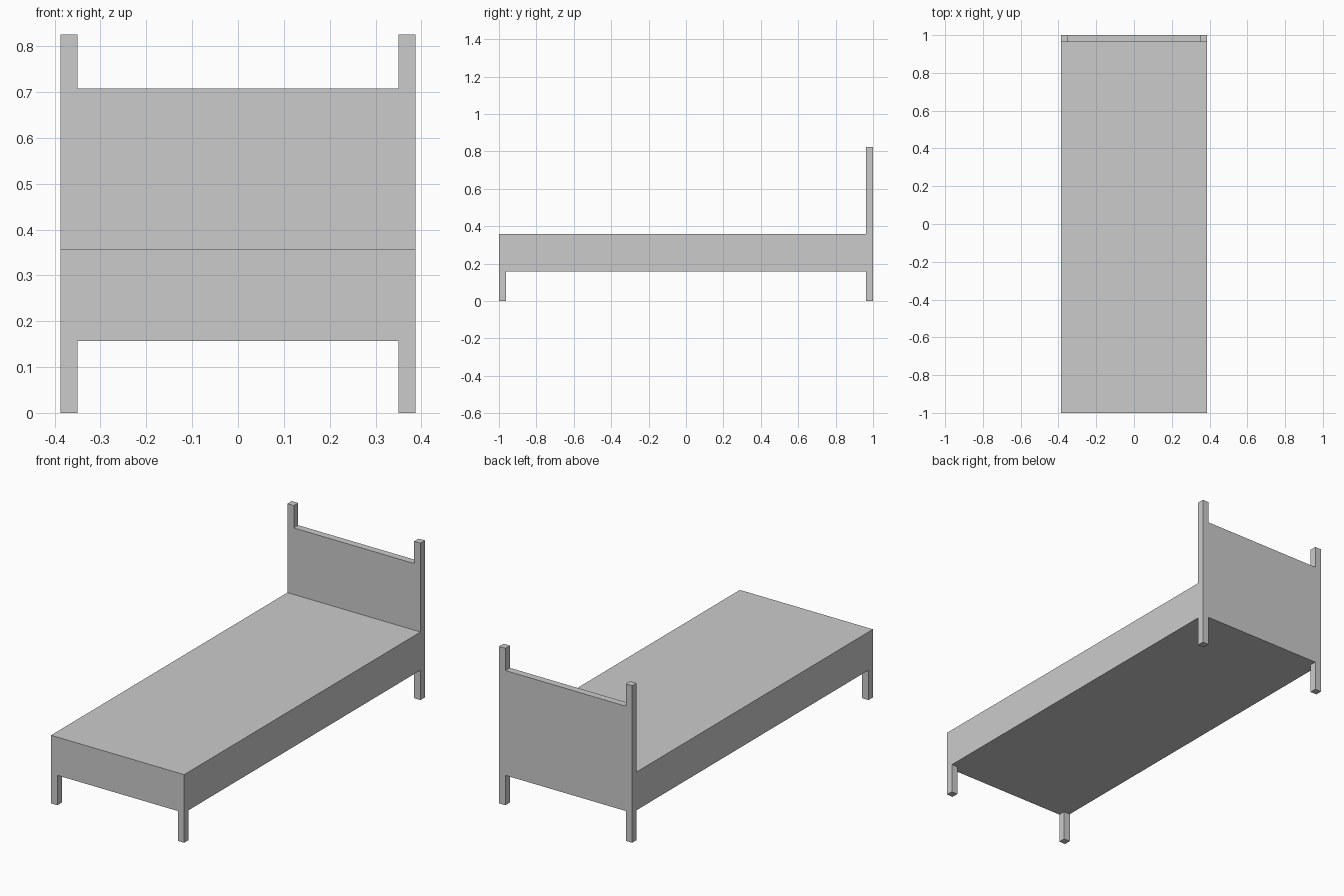
import bpy

if "Cube" in bpy.data.objects:
    bpy.data.objects.remove(bpy.data.objects["Cube"])

W, L = 0.387, 1.0            # half width, half length
T = 0.037                    # post thickness
Z0, Z1 = 0.157, 0.358        # bed body bottom and top
PANEL_TOP, POST_TOP = 0.708, 0.825


def box(name, x, y, z):
    """Box from (min, max) ranges on each axis."""
    bpy.ops.mesh.primitive_cube_add(size=1)
    ob = bpy.context.object
    ob.name = name
    for v in ob.data.vertices:
        for i, (a, b) in enumerate((x, y, z)):
            v.co[i] = a if v.co[i] < 0 else b
    return ob


def mirrored_box(name, x, y, z):
    """Box mirrored across the centre line."""
    ob = box(name, x, y, z)
    ob.modifiers.new("mirror", "MIRROR").use_axis[0] = True
    return ob


# Bed body: mattress and frame in one block
box("bed_body", (-W, W), (-L, L), (Z0, Z1))

# Four square legs
mirrored_box("front_legs", (W - T, W), (-L, -L + T), (0, Z0))
mirrored_box("back_legs", (W - T, W), (L - T, L), (0, Z0))

# Headboard panel, flush between the two tall posts
box("headboard_panel", (-W + T, W - T), (L - T, L), (Z1, PANEL_TOP))
mirrored_box("headboard_posts", (W - T, W), (L - T, L), (Z1, POST_TOP))
